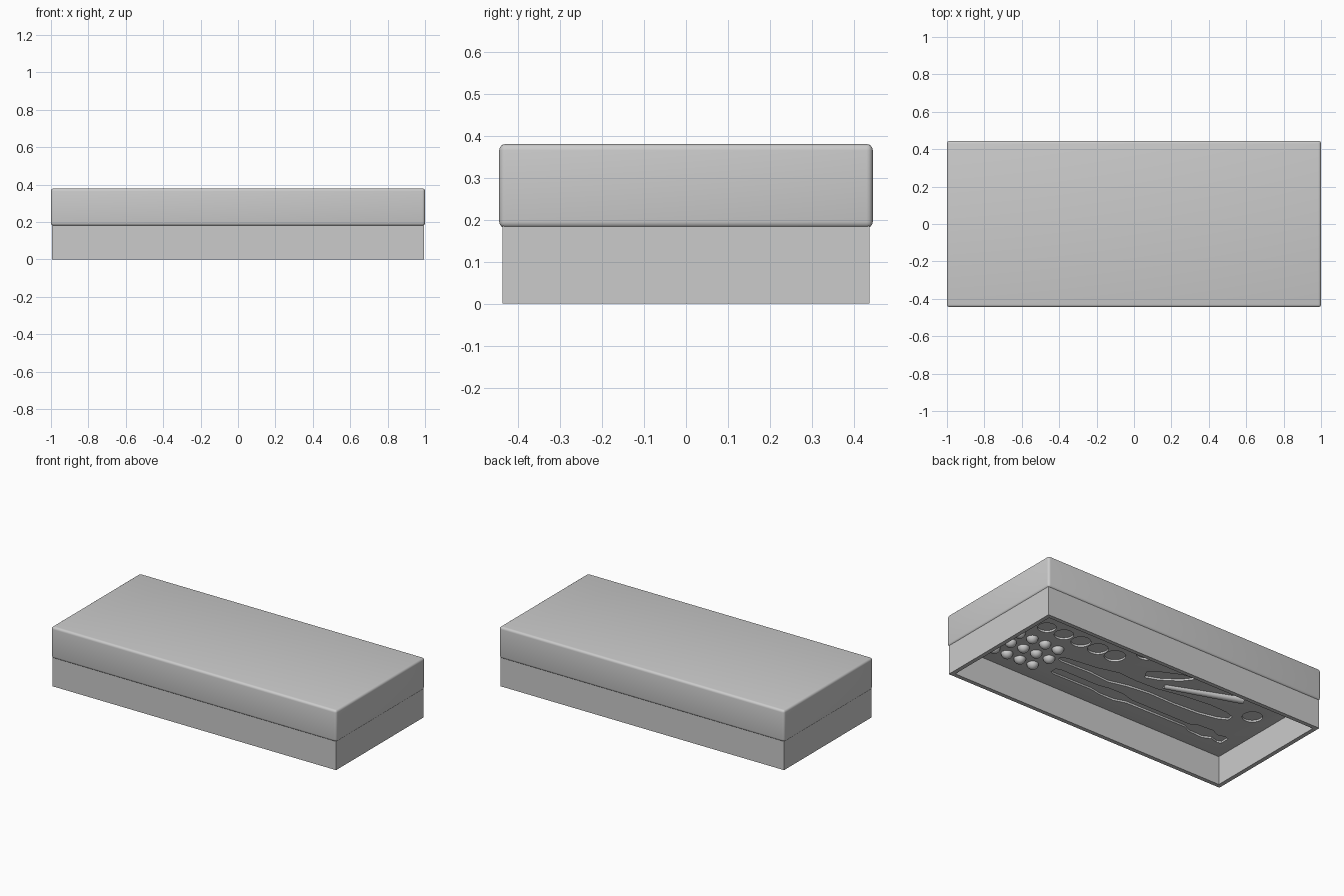
import bpy, bmesh, math
from mathutils import Vector

cube = bpy.data.objects.get("Cube")
if cube:
    bpy.data.objects.remove(cube, do_unlink=True)

FLOOR, TOP, DEPTH = 0.18, 0.38, 0.012

grey = bpy.data.materials.new("plain grey")
grey.use_nodes = True
COLOUR = (0.6, 0.6, 0.6, 1)
grey.diffuse_color = COLOUR
grey.node_tree.nodes["Principled BSDF"].inputs["Base Color"].default_value = COLOUR


def make(name, bm):
    bmesh.ops.recalc_face_normals(bm, faces=bm.faces)
    mesh = bpy.data.meshes.new(name)
    bm.to_mesh(mesh)
    bm.free()
    mesh.materials.append(grey)
    obj = bpy.data.objects.new(name, mesh)
    bpy.context.collection.objects.link(obj)
    return obj


def smooth(obj):
    bpy.ops.object.select_all(action='DESELECT')
    obj.select_set(True)
    bpy.context.view_layer.objects.active = obj
    bpy.ops.object.shade_smooth_by_angle(angle=math.radians(35))


def box(bm, x, y, z0, z1):
    verts = bmesh.ops.create_cube(bm, size=1)["verts"]
    for v in verts:
        v.co = Vector((v.co.x * 2 * x, v.co.y * 2 * y, z0 + (v.co.z + 0.5) * (z1 - z0)))


def prism(bm, outline):
    """Upright prism that sinks an outline into the tray underside."""
    face = bm.faces.new([bm.verts.new((x, y, FLOOR - 0.03)) for x, y in outline])
    new = bmesh.ops.extrude_face_region(bm, geom=[face])["geom"]
    bmesh.ops.translate(bm, vec=(0, 0, 0.03 + DEPTH),
                        verts=[g for g in new if isinstance(g, bmesh.types.BMVert)])


def disc(bm, x, y, r, n=32):
    prism(bm, [(x + r * math.cos(2 * math.pi * i / n), y + r * math.sin(2 * math.pi * i / n))
               for i in range(n)])


def tool(bm, start, end, widths):
    """Silhouette along a line from (position, half width) pairs."""
    a, b = Vector(start), Vector(end)
    side = (b - a).normalized().orthogonal()
    left = [a.lerp(b, t) + side * w for t, w in widths]
    right = [a.lerp(b, t) - side * w for t, w in reversed(widths)]
    prism(bm, left + right)


# Lid block with softly rounded edges
bm = bmesh.new()
box(bm, 1.0, 0.445, FLOOR, TOP)
bmesh.ops.bevel(bm, geom=bm.edges[:], offset=0.015, segments=4, profile=0.5, affect='EDGES')
lid = make("lid", bm)

# Shallow pockets in the underside: round jars, pliers, wrench, and knife
bm = bmesh.new()
for i in range(5):
    disc(bm, 0.707 - 0.125 * i, 0.08, 0.053 + 0.002 * i)
disc(bm, 0.08, 0.21, 0.06)
disc(bm, -0.825, 0.053, 0.058)
tool(bm, (0.37, -0.265), (-0.88, -0.255),
     [(0, 0.02), (0.02, 0.032), (0.24, 0.03), (0.3, 0.045), (0.38, 0.045), (0.44, 0.022),
      (0.78, 0.02), (0.82, 0.045), (0.9, 0.05), (0.94, 0.025), (0.98, 0.04), (1, 0.03)])
tool(bm, (0.43, -0.14), (-0.74, -0.04),
     [(0, 0.012), (0.03, 0.025), (0.2, 0.035), (0.32, 0.06), (0.42, 0.04), (0.55, 0.035),
      (0.7, 0.055), (0.85, 0.06), (0.95, 0.045), (1, 0.02)])
tool(bm, (-0.06, 0.03), (-0.3, 0.17), [(0, 0.03), (0.3, 0.045), (0.75, 0.035), (1, 0.006)])
pockets = make("pocket_cutter", bm)
pockets.hide_render = True
cut = lid.modifiers.new("pockets", 'BOOLEAN')
cut.operation, cut.solver, cut.object = 'DIFFERENCE', 'EXACT', pockets
bpy.context.view_layer.objects.active = lid
bpy.ops.object.modifier_apply(modifier=cut.name)
bpy.data.objects.remove(pockets, do_unlink=True)
smooth(lid)

# Base: open rectangular frame
bm = bmesh.new()
X, Y, T = 0.994, 0.437, 0.026
loops = []
for x, y in ((X, Y), (X - T, Y - T)):
    for z in (0, FLOOR + 0.01):
        loops.append([bm.verts.new((sx * x, sy * y, z))
                      for sx, sy in ((-1, -1), (1, -1), (1, 1), (-1, 1))])
for a, b in ((0, 1), (1, 3), (3, 2), (2, 0)):
    for i in range(4):
        j = (i + 1) % 4
        bm.faces.new((loops[a][i], loops[a][j], loops[b][j], loops[b][i]))
make("base_frame", bm)

# Beads: staggered rows of balls sunk halfway into the tray
bm = bmesh.new()
for row, y in enumerate((-0.064, -0.175, -0.285)):
    for col in range(4):
        x = 0.505 + 0.094 * col - (0.028 if row == 1 else 0)
        ball = bmesh.ops.create_uvsphere(bm, u_segments=20, v_segments=12, radius=0.034)
        bmesh.ops.translate(bm, verts=ball["verts"], vec=(x, y, FLOOR))
smooth(make("beads", bm))

# Slim tapered handle lying in the tray
bm = bmesh.new()
a, b = Vector((-0.22, 0, FLOOR)), Vector((-0.66, 0.17, FLOOR))
rod = bmesh.ops.create_cone(bm, cap_ends=True, segments=24, radius1=0.016, radius2=0.026,
                            depth=(b - a).length)
turn = (b - a).to_track_quat('Z', 'Y')
for v in rod["verts"]:
    v.co = turn @ v.co + (a + b) / 2
smooth(make("knife_handle", bm))
